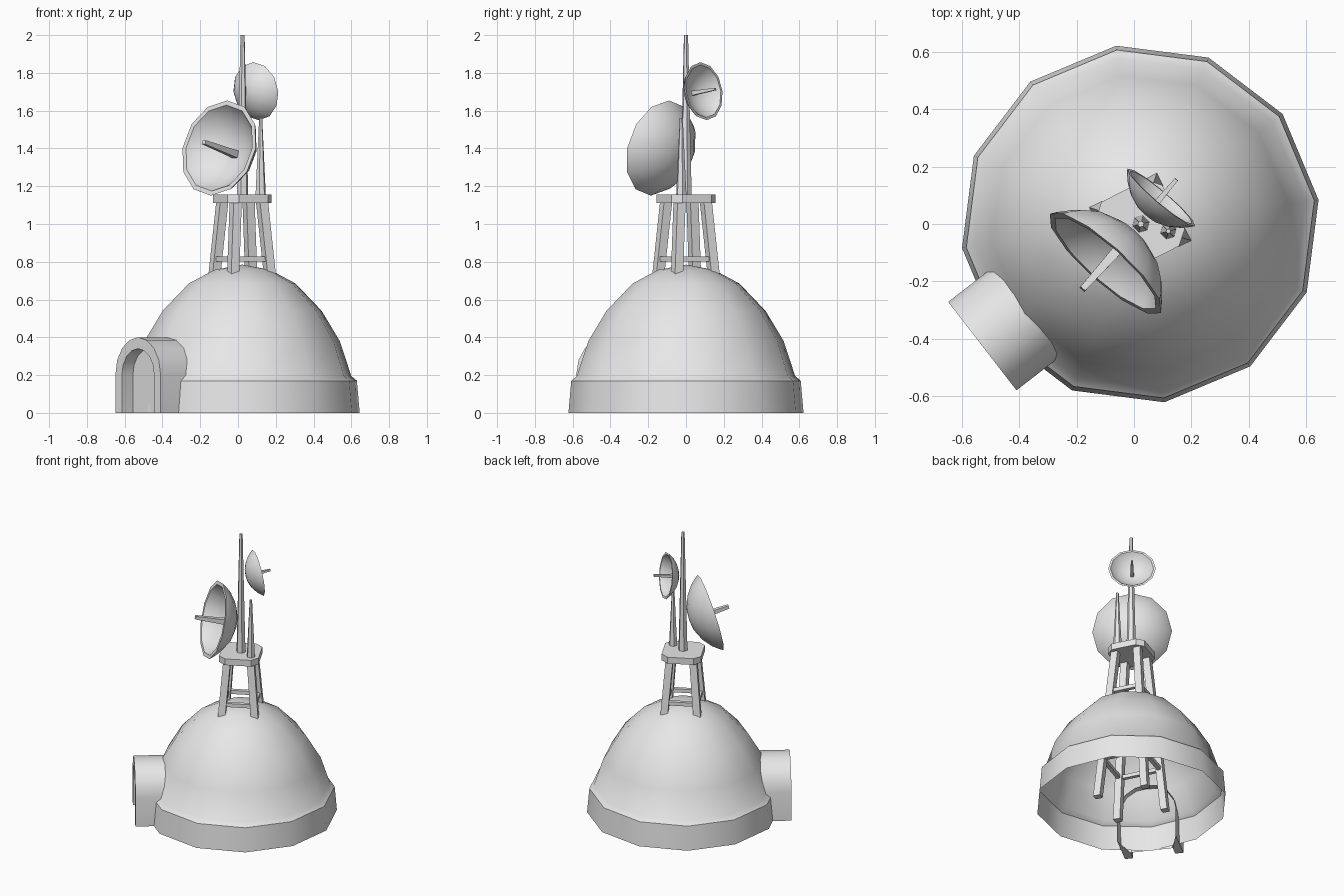
import bpy, bmesh
from math import pi, sin, cos, radians, sqrt
from mathutils import Vector, Matrix

if "Cube" in bpy.data.objects:
    bpy.data.objects.remove(bpy.data.objects["Cube"])

grey = bpy.data.materials.new("light_grey")
grey.use_nodes = True
grey.diffuse_color = (0.8, 0.8, 0.8, 1)
grey.node_tree.nodes["Principled BSDF"].inputs["Base Color"].default_value = (0.8, 0.8, 0.8, 1)

CX = 0.022                      # centre of dome and tower
TWIST = radians(7.7)            # dome corner direction
TOWER = Matrix.Translation((CX, 0, 0)) @ Matrix.Rotation(radians(27), 4, 'Z')


def finish(bm, name, matrix=None, smooth=None, normals=True):
    """Turn a bmesh into a named object."""
    if matrix is not None:
        bm.transform(matrix)
    if normals:
        bmesh.ops.recalc_face_normals(bm, faces=bm.faces)
    mesh = bpy.data.meshes.new(name)
    bm.to_mesh(mesh)
    bm.free()
    mesh.materials.append(grey)
    ob = bpy.data.objects.new(name, mesh)
    bpy.context.collection.objects.link(ob)
    if smooth:
        bpy.ops.object.select_all(action='DESELECT')
        ob.select_set(True)
        bpy.context.view_layer.objects.active = ob
        bpy.ops.object.shade_smooth_by_angle(angle=radians(smooth))
    return ob


def lathe(profile, sides=12):
    """Revolve (radius, height) points around z."""
    bm = bmesh.new()
    verts = [bm.verts.new((r, 0, z)) for r, z in profile]
    edges = [bm.edges.new(p) for p in zip(verts, verts[1:])]
    bmesh.ops.spin(bm, geom=verts + edges, cent=(0, 0, 0), axis=(0, 0, 1),
                   angle=2 * pi, steps=sides, use_duplicate=False)
    bmesh.ops.remove_doubles(bm, verts=bm.verts, dist=0.0005)
    return bm


def beam(name, a, b, w0, w1, matrix=None, sides=4, turn=pi / 4):
    """Tapered bar from a to b with horizontal or square-cut ends."""
    a, b = Vector(a), Vector(b)
    axis = b - a
    bm = bmesh.new()
    bmesh.ops.create_cone(bm, cap_ends=True, segments=sides, depth=axis.length,
                          radius1=w0 / sqrt(2), radius2=w1 / sqrt(2))
    rot = axis.to_track_quat('Z', 'Y').to_matrix().to_4x4()
    bm.transform(Matrix.Translation((a + b) / 2) @ rot @ Matrix.Rotation(turn, 4, 'Z'))
    return finish(bm, name, matrix)


# Dome with its base ring, open underneath
dome = lathe([(0.628, 0), (0.613, 0.17), (0.583, 0.195), (0.522, 0.38),
              (0.425, 0.54), (0.285, 0.685), (0.15, 0.757), (0, 0.785)])
finish(dome, "dome", Matrix.Translation((CX, 0, 0)) @ Matrix.Rotation(TWIST, 4, 'Z'), 34)


# Arched entrance with a recessed door
def arch(bm, u, half, spring, steps=8):
    pts = [(half, 0)]
    pts += [(half * cos(pi * i / steps), spring + half * sin(pi * i / steps))
            for i in range(steps + 1)]
    pts.append((-half, 0))
    return [bm.verts.new((u, v, z)) for v, z in pts]


bm = bmesh.new()
rows = [arch(bm, 0.46, 0.195, 0.205), arch(bm, 0.697, 0.195, 0.205),
        arch(bm, 0.697, 0.14, 0.2), arch(bm, 0.623, 0.14, 0.2)]
for r, s in zip(rows, rows[1:]):
    for i in range(len(r) - 1):
        bm.faces.new((r[i], r[i + 1], s[i + 1], s[i]))
bm.faces.new(rows[3])
for end in (0, -1):
    bm.faces.new([r[end] for r in rows])
finish(bm, "entrance",
       Matrix.Translation((CX, 0, 0)) @ Matrix.Rotation(TWIST + radians(210), 4, 'Z'), 34)

# Tower legs: square bars with level ends, sheared outward toward the ground
LEG_TOP, TOP_OFF, FOOT_OFF, LEG_W = 1.12, 0.078, 0.167, 0.024
corners = [(1, 1), (-1, 1), (-1, -1), (1, -1)]
for n, (sx, sy) in enumerate(corners):
    bm = bmesh.new()
    bmesh.ops.create_cube(bm, size=1)
    for v in bm.verts:
        off = TOP_OFF if v.co.z > 0 else FOOT_OFF
        v.co = (sx * off + 2 * LEG_W * v.co.x, sy * off + 2 * LEG_W * v.co.y,
                LEG_TOP if v.co.z > 0 else 0)
    finish(bm, f"tower_leg_{n + 1}", TOWER)

# Braces between neighbouring legs
for z in (0.3, 0.815):
    off = FOOT_OFF + (TOP_OFF - FOOT_OFF) * z / LEG_TOP
    for n in range(4):
        (ax, ay), (bx, by) = corners[n], corners[(n + 1) % 4]
        beam(f"brace_{n + 1}", (ax * off, ay * off, z), (bx * off, by * off, z),
             0.026, 0.026, TOWER)

# Platform with cut corners
S, C = 0.13, 0.086
bm = bmesh.new()
outline = []
for k in range(4):
    rot = Matrix.Rotation(k * pi / 2, 3, 'Z')
    outline += [bm.verts.new(rot @ Vector(p)) for p in ((S, C, 1.11), (C, S, 1.11))]
base = bm.faces.new(outline)
top = bmesh.ops.extrude_face_region(bm, geom=[base])
bmesh.ops.translate(bm, vec=(0, 0, 0.045),
                    verts=[g for g in top["geom"] if isinstance(g, bmesh.types.BMVert)])
finish(bm, "platform", TOWER)

# Mast and short antenna
beam("mast", (CX + 0.002, 0, 1.15), (CX + 0.002, 0, 2), 0.044, 0.016, sides=6)
beam("short_antenna", (0.12, -0.025, 1.15), (0.12, -0.025, 1.56), 0.04, 0.012, sides=6)


# Dishes: thick bowls with a feed rod
def dish(name, centre, facing, radius, depth, lip, rod):
    n = Vector(facing).normalized()
    place = Matrix.Translation(centre) @ n.to_track_quat('Z', 'Y').to_matrix().to_4x4()

    def bowl(r, d, steps=5):
        ball = (r * r + d * d) / (2 * d)
        pts = []
        for i in range(steps + 1):
            x = r * sin(pi / 2 * i / steps)
            pts.append((x, ball - d - sqrt(max(ball * ball - x * x, 0))))
        return pts

    outer = bowl(radius, depth)
    inner = bowl(radius - lip, depth - lip * 0.6)
    finish(lathe(outer + inner[::-1]), name, place, 40)
    beam(name + "_feed_rod", (0, 0, -depth + lip * 0.4), (0, 0, rod),
         radius * 0.15, radius * 0.085, place)


dish("large_dish", (-0.10, -0.138, 1.402), (-0.644, -0.72, 0.25), 0.26, 0.15, 0.025, 0.124)
dish("small_dish", (0.095, 0.093, 1.703), (0.64, 0.755, 0.14), 0.155, 0.083, 0.014, 0.083)
